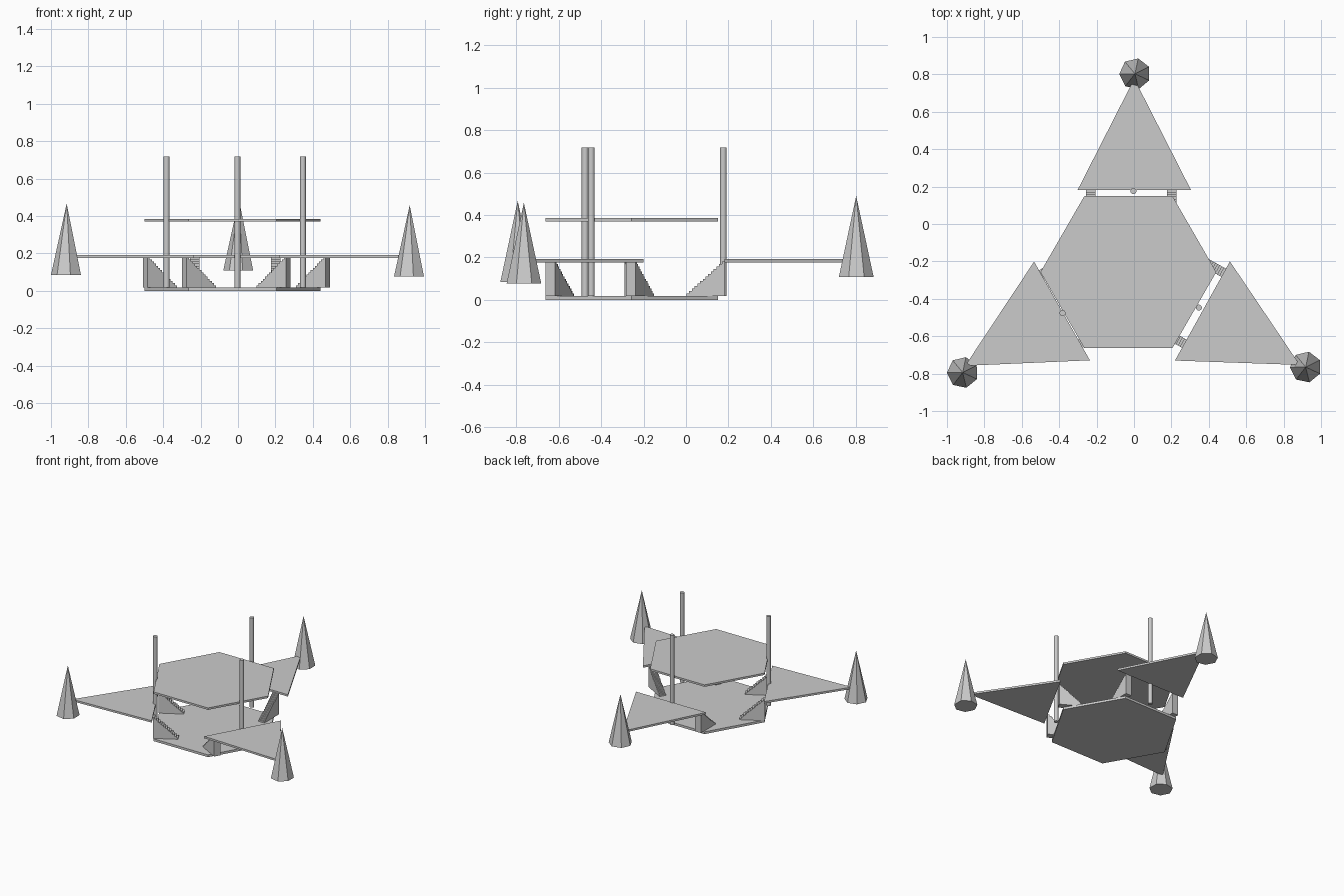
import bpy, bmesh
from math import cos, sin, radians, pi
from mathutils import Matrix

if "Cube" in bpy.data.objects:
    bpy.data.objects.remove(bpy.data.objects["Cube"])


def make_object(name, bm, matrix=Matrix()):
    bmesh.ops.recalc_face_normals(bm, faces=bm.faces)
    me = bpy.data.meshes.new(name)
    bm.to_mesh(me)
    bm.free()
    ob = bpy.data.objects.new(name, me)
    ob.matrix_world = matrix
    bpy.context.collection.objects.link(ob)
    return ob


def extrude(name, pts, vec, matrix=Matrix()):
    """Flat outline of 3D points pushed along vec."""
    bm = bmesh.new()
    face = bm.faces.new([bm.verts.new(p) for p in pts])
    ext = bmesh.ops.extrude_face_region(bm, geom=[face], use_keep_orig=True)
    verts = [g for g in ext["geom"] if isinstance(g, bmesh.types.BMVert)]
    bmesh.ops.translate(bm, verts=verts, vec=vec)
    return make_object(name, bm, matrix)


def ring(n, r, z, cx=0, cy=0, start=0):
    return [(cx + r * cos(start + 2 * pi * i / n),
             cy + r * sin(start + 2 * pi * i / n), z) for i in range(n)]


# Hexagonal decks
for name, z, t in (("lower_deck", 0.0, 0.018), ("upper_deck", 0.37, 0.015)):
    extrude(name, ring(6, 0.47, z, -0.03, -0.257), (0, 0, t))

# Upright posts
for i, (x, y) in enumerate(((-0.003, 0.176), (-0.382, -0.476), (0.347, -0.447))):
    post = extrude(f"post_{i + 1}", ring(16, 0.016, 0.018, x, y), (0, 0, 0.7))
    for p in post.data.polygons:
        p.use_smooth = len(p.vertices) == 4
    post.data.set_sharp_from_angle(angle=radians(40))

# Cones: seven-sided, hanging at the wing tips
for i, (x, y, z) in enumerate(((0.005, 0.803, 0.108), (-0.916, -0.794, 0.085),
                               (0.918, -0.765, 0.076))):
    bm = bmesh.new()
    base = [bm.verts.new(p) for p in ring(7, 0.084, z, x, y, radians(78))]
    tip = bm.verts.new((x, y, z + 0.382))
    bm.faces.new(base)
    for a, b in zip(base, base[1:] + base[:1]):
        bm.faces.new((a, b, tip))
    make_object(f"tip_cone_{i + 1}", bm)

# Bracket profile in (outward, up): vertical outer edge, stepped inner slope
STEPS, DEPTH, Z0, Z1 = 14, 0.18, 0.018, 0.18
profile = [(0, Z0), (0, Z1)]
dy, dz = DEPTH / STEPS, (Z1 - Z0) / STEPS
for k in range(STEPS):
    y = -dy * (k + 1)
    profile.append((y, Z1 - dz * k))
    if k < STEPS - 1:
        profile.append((y, Z1 - dz * (k + 1)))
profile.append((-DEPTH, Z0))

# Triangular wings, each carried by two stepped brackets
for i, (x, y, angle, offsets) in enumerate((
        (0.0015, 0.182, 0, (-0.232, 0.2)),
        (-0.385, -0.465, 119.5, (-0.2, 0.225)),
        (0.366, -0.465, -119, (-0.234, 0.2)))):
    m = Matrix.Translation((x, y, 0)) @ Matrix.Rotation(radians(angle), 4, "Z")
    extrude(f"wing_{i + 1}", [(-0.303, 0, 0.177), (0.303, 0, 0.177), (0, 0.595, 0.177)],
            (0, 0, 0.015), m)
    for j, u in enumerate(offsets):
        extrude(f"bracket_{i + 1}_{j + 1}", [(u - 0.025, v, z) for v, z in profile],
                (0.05, 0, 0), m)
